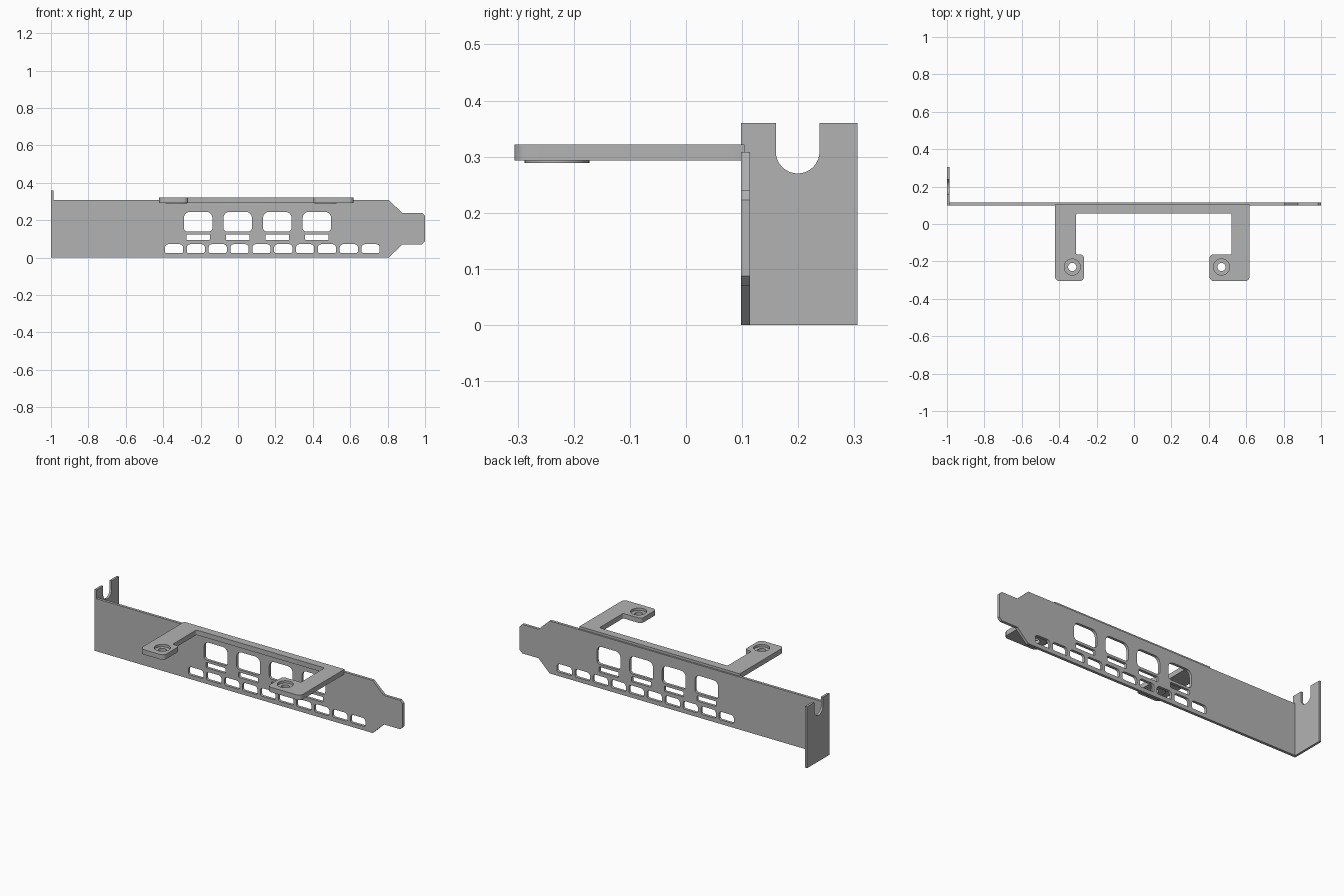
import bpy, bmesh, math
from mathutils import Vector, Matrix

if "Cube" in bpy.data.objects:
    bpy.data.objects.remove(bpy.data.objects["Cube"])

steel = bpy.data.materials.new("grey steel")
steel.diffuse_color = (0.45, 0.45, 0.45, 1)
steel.use_nodes = True
steel.node_tree.nodes["Principled BSDF"].inputs["Base Color"].default_value = steel.diffuse_color

# Axis frames: columns are profile u, profile v and thickness direction
FRONT = Matrix(((1, 0, 0), (0, 0, -1), (0, 1, 0))).to_4x4()
SIDE = Matrix(((0, 0, 1), (1, 0, 0), (0, 1, 0))).to_4x4()
FLAT = Matrix.Identity(4)


def rounded(corners, seg=6):
    """Outline from (u, v, radius) corners, each radius turned into an arc."""
    out = []
    for i, (u, v, r) in enumerate(corners):
        p = Vector((u, v))
        if r == 0:
            out.append(p)
            continue
        a = (Vector(corners[i - 1][:2]) - p).normalized()
        b = (Vector(corners[(i + 1) % len(corners)][:2]) - p).normalized()
        half = a.angle(b) / 2
        c = p + (a + b).normalized() * r / math.sin(half)
        s = p + a * r / math.tan(half) - c
        e = p + b * r / math.tan(half) - c
        turn = math.atan2(s.x * e.y - s.y * e.x, s.dot(e))
        for k in range(seg + 1):
            out.append(c + Matrix.Rotation(turn * k / seg, 2) @ s)
    return out


def box_hole(u, v0, v1, w, top, bottom):
    return rounded([(u - w / 2, v0, bottom), (u + w / 2, v0, bottom),
                    (u + w / 2, v1, top), (u - w / 2, v1, top)])


def circle(u, v, r, n=32):
    return [Vector((u + r * math.cos(2 * math.pi * k / n),
                    v + r * math.sin(2 * math.pi * k / n))) for k in range(n)]


def sheet(name, loops, frame, lo, hi):
    """Fill the first loop, leave the others open, extrude from lo to hi."""
    curve = bpy.data.curves.new(name, 'CURVE')
    curve.dimensions, curve.fill_mode = '2D', 'BOTH'
    curve.extrude = (hi - lo) / 2
    for loop in loops:
        s = curve.splines.new('POLY')
        s.points.add(len(loop) - 1)
        for pt, p in zip(s.points, loop):
            pt.co = (p[0], p[1], 0, 1)
        s.use_cyclic_u = True
    tmp = bpy.data.objects.new(name + "_outline", curve)
    bpy.context.collection.objects.link(tmp)
    dg = bpy.context.evaluated_depsgraph_get()
    mesh = bpy.data.meshes.new_from_object(tmp.evaluated_get(dg))
    bpy.data.objects.remove(tmp)
    bpy.data.curves.remove(curve)
    mesh.name = name
    bm = bmesh.new()
    bm.from_mesh(mesh)
    bmesh.ops.remove_doubles(bm, verts=bm.verts, dist=1e-5)
    bmesh.ops.transform(bm, verts=bm.verts,
                        matrix=frame @ Matrix.Translation((0, 0, (lo + hi) / 2)))
    bmesh.ops.recalc_face_normals(bm, faces=bm.faces)
    bm.to_mesh(mesh)
    bm.free()
    mesh.materials.clear()
    mesh.materials.append(steel)
    obj = bpy.data.objects.new(name, mesh)
    bpy.context.collection.objects.link(obj)
    return obj


def smooth(obj):
    bpy.ops.object.select_all(action='DESELECT')
    obj.select_set(True)
    bpy.context.view_layer.objects.active = obj
    bpy.ops.object.shade_smooth_by_angle(angle=math.radians(30))


# Long face plate with tapered tab and port openings
T = 0.308
outline = [Vector(p) for p in (
    (-1, 0), (0.805, 0), (0.878, 0.07), (0.983, 0.07), (1, 0.087),
    (1, 0.223), (0.983, 0.24), (0.878, 0.24), (0.805, T), (-1, T))]
holes = []
for i in range(4):
    x = -0.213 + 0.2115 * i
    holes.append(box_hole(x, 0.14, 0.245, 0.152, 0.032, 0.018))   # large ports
    holes.append(box_hole(x, 0.094, 0.125, 0.125, 0.004, 0.004))  # thin slots
for i in range(10):
    holes.append(box_hole(-0.342 + 0.1168 * i, 0.024, 0.072, 0.097, 0.018, 0.01))
plate = sheet("face_plate", [outline] + holes, FRONT, -0.114, -0.098)

# Bent end flange with open U notch
notch = [Vector((0.199 + 0.039 * math.cos(a), 0.309 + 0.039 * math.sin(a)))
         for a in (-math.pi * k / 16 for k in range(17))]
flange = sheet("end_flange",
               [[Vector(p) for p in ((0.098, 0), (0.306, 0), (0.306, 0.36), (0.238, 0.36))]
                + notch + [Vector((0.16, 0.36)), Vector((0.098, 0.36))]],
               SIDE, -1, -0.987)

# Mounting bracket: back bar, two arms and feet with screw holes
screws = [(-0.33, -0.23), (0.468, -0.23)]
arms = rounded([
    (-0.422, 0.104, 0), (-0.422, -0.306, 0.025), (-0.267, -0.306, 0.025),
    (-0.267, -0.163, 0.02), (-0.31, -0.163, 0.008), (-0.31, 0.057, 0.01),
    (0.522, 0.057, 0.01), (0.522, -0.163, 0.008), (0.404, -0.163, 0.02),
    (0.404, -0.306, 0.025), (0.618, -0.306, 0.025), (0.618, 0.104, 0)])
bracket = sheet("mounting_bracket", [arms] + [circle(x, y, 0.022) for x, y in screws],
                FLAT, 0.293, 0.322)

# Counterbores cut into the feet, thin bosses underneath
for i, (x, y) in enumerate(screws):
    cutter = sheet("counterbore_cutter", [circle(x, y, 0.043)], FLAT, 0.308, 0.34)
    mod = bracket.modifiers.new("counterbore", 'BOOLEAN')
    mod.operation, mod.solver, mod.object = 'DIFFERENCE', 'EXACT', cutter
    bpy.context.view_layer.objects.active = bracket
    bpy.ops.object.modifier_apply(modifier=mod.name)
    bpy.data.objects.remove(cutter)
    smooth(sheet("screw_boss_" + ("left", "right")[i],
                 [circle(x, y, 0.058), circle(x, y, 0.022)], FLAT, 0.289, 0.293))

for part in (plate, flange, bracket):
    smooth(part)
